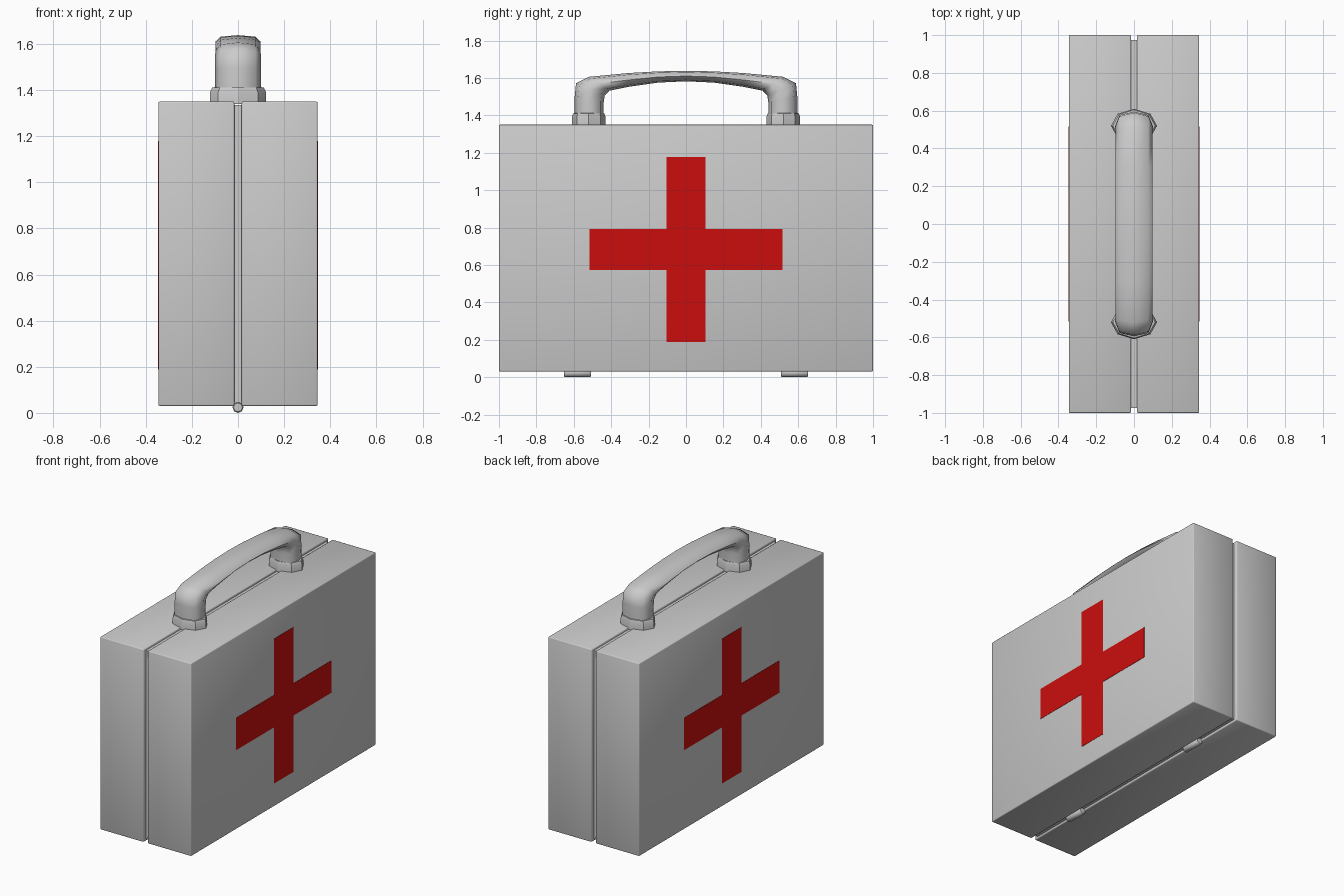
import bpy, bmesh, math
from mathutils import Vector

if "Cube" in bpy.data.objects:
    bpy.data.objects.remove(bpy.data.objects["Cube"])


def make_object(name, bm, mat=None, smooth=None):
    bmesh.ops.recalc_face_normals(bm, faces=bm.faces)
    me = bpy.data.meshes.new(name)
    bm.to_mesh(me)
    bm.free()
    ob = bpy.data.objects.new(name, me)
    bpy.context.collection.objects.link(ob)
    if mat:
        me.materials.append(mat)
    if smooth:
        bpy.ops.object.select_all(action='DESELECT')
        ob.select_set(True)
        bpy.context.view_layer.objects.active = ob
        bpy.ops.object.shade_smooth_by_angle(angle=math.radians(smooth))
    return ob


def box(name, lo, hi, bevel=0.0):
    bm = bmesh.new()
    bmesh.ops.create_cube(bm, size=1)
    for v in bm.verts:
        v.co = Vector([l + (c + 0.5) * (h - l) for c, l, h in zip(v.co, lo, hi)])
    if bevel:
        bmesh.ops.bevel(bm, geom=bm.edges[:], offset=bevel, segments=2,
                        profile=0.5, affect='EDGES')
    return make_object(name, bm, smooth=50 if bevel else None)


def loft(name, stations, sides=8, diag=1.08, smooth=50):
    """Skin through rings; each station is (outer yz, inner yz, half width in x)."""
    bm = bmesh.new()
    rings = []
    for outer, inner, w in stations:
        o, i = Vector((0, *outer)), Vector((0, *inner))
        mid, half = (o + i) / 2, (o - i) / 2
        ring = []
        for k in range(sides):
            a = 2 * math.pi * k / sides
            f = diag if k % 2 else 1.0
            ring.append(bm.verts.new(mid + half * math.sin(a) * f
                                     + Vector((w * math.cos(a) * f, 0, 0))))
        rings.append(ring)
    for r, s in zip(rings, rings[1:]):
        for k in range(sides):
            n = (k + 1) % sides
            bm.faces.new((r[k], r[n], s[n], s[k]))
    bm.faces.new(rings[0])
    bm.faces.new(rings[-1])
    return make_object(name, bm, smooth=smooth)


# Case halves and the recessed seam strip between them
box("case_half_right", (0.016, -1, 0.03), (0.345, 1, 1.35), 0.006)
box("case_half_left", (-0.345, -1, 0.03), (-0.016, 1, 1.35), 0.006)
box("seam_strip", (-0.02, -0.975, 0.045), (0.02, 0.975, 1.335))

# Red crosses on both large sides
red = bpy.data.materials.new("red")
red.diffuse_color = (0.6, 0.004, 0.004, 1)
red.use_nodes = True
red.node_tree.nodes["Principled BSDF"].inputs["Base Color"].default_value = red.diffuse_color
W, L, H, V, ZC = 0.105, 0.515, 0.11, 0.495, 0.683
outline = [(W, H), (W, V), (-W, V), (-W, H), (-L, H), (-L, -H),
           (-W, -H), (-W, -V), (W, -V), (W, -H), (L, -H), (L, H)]
for side, name in ((1, "cross_right"), (-1, "cross_left")):
    bm = bmesh.new()
    face = bm.faces.new([bm.verts.new((side * 0.344, y, ZC + z)) for y, z in outline])
    ext = bmesh.ops.extrude_face_region(bm, geom=[face])
    for v in ext["geom"]:
        if isinstance(v, bmesh.types.BMVert):
            v.co.x += side * 0.003
    make_object(name, bm, red)

# Handle: legs bending into a shallow arch, half profile mirrored in y
half = [((0.595, 1.39), (0.44, 1.39), 0.1),
        ((0.595, 1.50), (0.44, 1.47), 0.1),
        ((0.588, 1.572), (0.435, 1.505), 0.1),
        ((0.52, 1.606), (0.41, 1.532), 0.098),
        ((0.31, 1.626), (0.31, 1.552), 0.098),
        ((0.15, 1.635), (0.15, 1.575), 0.098)]
mirrored = [((-o[0], o[1]), (-i[0], i[1]), w) for o, i, w in reversed(half)]
loft("handle", half + [((0, 1.638), (0, 1.582), 0.098)] + mirrored, smooth=60)

for s, name in ((1, "back"), (-1, "front")):
    # Handle sockets
    rings = [(0.09, 0.122, 1.34), (0.09, 0.122, 1.39),
             (0.084, 0.112, 1.41), (0.07, 0.095, 1.413)]
    loft("handle_socket_" + name,
         [((s * 0.52 + r, z), (s * 0.52 - r, z), w) for r, w, z in rings],
         diag=1.0, smooth=30)
    # Hinge barrels under the seam
    loft("hinge_" + name,
         [((s * 0.58 + y, 0.024 + r), (s * 0.58 + y, 0.024 - r), r)
          for y, r in ((-0.072, 0.019), (-0.066, 0.024), (0.066, 0.024), (0.072, 0.019))],
         diag=1.0, smooth=50)
